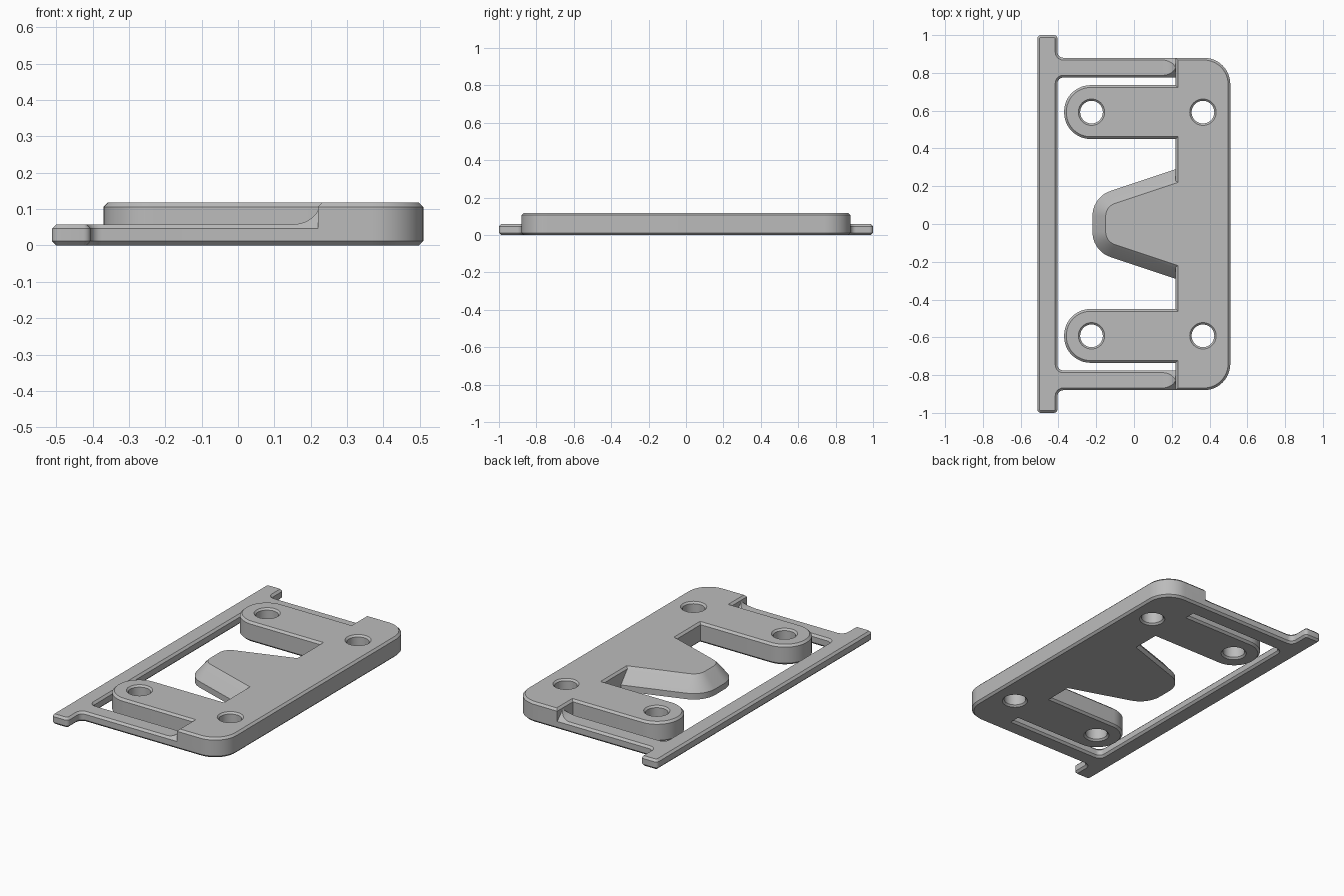
import bpy, bmesh, math
from mathutils import Vector

if "Cube" in bpy.data.objects:
    bpy.data.objects.remove(bpy.data.objects["Cube"])

TOP, LOW, CH = 0.118, 0.058, 0.012   # body height, frame height, chamfer

grey = bpy.data.materials.new("light grey")
grey.use_nodes = True
colour = (0.5, 0.5, 0.5, 1)
grey.diffuse_color = colour
grey.node_tree.nodes["Principled BSDF"].inputs["Base Color"].default_value = colour


def rounded(corners, steps=12):
    """Counter-clockwise outline from (x, y, radius) corners."""
    out = []
    for i, (x, y, r) in enumerate(corners):
        p = Vector((x, y))
        if r == 0:
            out.append(p)
            continue
        a = (Vector(corners[i - 1][:2]) - p).normalized()
        b = (Vector(corners[(i + 1) % len(corners)][:2]) - p).normalized()
        half = a.angle(b) / 2
        centre = p + (a + b).normalized() * r / math.sin(half)
        start = p + a * r / math.tan(half) - centre
        end = p + b * r / math.tan(half) - centre
        sweep = math.pi - 2 * half
        if start.x * end.y - start.y * end.x < 0:
            sweep = -sweep
        base = math.atan2(start.y, start.x)
        for k in range(steps + 1):
            t = base + sweep * k / steps
            out.append(centre + Vector((math.cos(t), math.sin(t))) * r)
    return out


def inset(points, d):
    """Move every edge of the outline inwards by d."""
    out = []
    for i, p in enumerate(points):
        e1 = (p - points[i - 1]).normalized()
        e2 = (points[(i + 1) % len(points)] - p).normalized()
        n1, n2 = Vector((-e1.y, e1.x)), Vector((-e2.y, e2.x))
        out.append(p + (n1 + n2) * d / (1 + n1.dot(n2)))
    return out


def loft(name, rings):
    """Closed solid through rings of equal length."""
    bm = bmesh.new()
    loops = [[bm.verts.new(v) for v in ring] for ring in rings]
    bm.faces.new(loops[0])
    bm.faces.new(loops[-1])
    n = len(loops[0])
    for lo, hi in zip(loops, loops[1:]):
        for i in range(n):
            j = (i + 1) % n
            bm.faces.new((lo[i], lo[j], hi[j], hi[i]))
    bmesh.ops.recalc_face_normals(bm, faces=bm.faces)
    mesh = bpy.data.meshes.new(name)
    bm.to_mesh(mesh)
    bm.free()
    mesh.materials.append(grey)
    obj = bpy.data.objects.new(name, mesh)
    bpy.context.collection.objects.link(obj)
    return obj


def prism(name, outline, levels):
    """Solid whose outline is inset by d at each height z."""
    return loft(name, [[(p.x, p.y, z) for p in inset(outline, d)] for z, d in levels])


def chamfered(name, outline, height):
    return prism(name, outline, [(0, CH), (CH, 0), (height - CH, 0), (height, CH)])


def mirrored(half):
    """Complete a half outline, listed from +y towards y = 0."""
    return half + [(x, -y, r) for x, y, r in reversed(half)]


def combine(target, tool, operation):
    mod = target.modifiers.new(operation, "BOOLEAN")
    mod.operation, mod.solver, mod.object = operation, "EXACT", tool
    bpy.context.view_layer.objects.active = target
    bpy.ops.object.modifier_apply(modifier=mod.name)
    bpy.data.objects.remove(tool)


# Thick plate with two round-ended arms
plate = chamfered("mounting_plate", rounded(mirrored([
    (0.51, 0.88, 0.14), (0.22, 0.88, 0), (0.22, 0.735, 0),
    (-0.37, 0.735, 0.14), (-0.37, 0.45, 0.14), (0.22, 0.45, 0)])), TOP)

# Thin frame: long end bar with two side rails
frame = chamfered("thin_frame", rounded(mirrored([
    (0.3, 0.88, 0), (-0.405, 0.88, 0.03), (-0.405, 1, 0.02), (-0.512, 1, 0.02)])
    [:4] + [(-0.512, -1, 0.02), (-0.405, -1, 0.02), (-0.405, -0.88, 0.03),
            (0.3, -0.88, 0), (0.3, -0.775, 0), (-0.405, -0.775, 0.03),
            (-0.405, 0.775, 0.03), (0.3, 0.775, 0)], 6), LOW)

# Central tongue with sloping sides
tongue = prism("centre_tongue", rounded(mirrored([
    (0.34, 0.295, 0), (0.235, 0.295, 0), (-0.22, 0.143, 0.14)])),
    [(0, 0), (0.035, 0), (0.104, 0.056), (TOP, 0.07)])

combine(plate, frame, "UNION")
combine(plate, tongue, "UNION")

# Curved ramps where the rails meet the plate
ramp = [(0.14, LOW - CH + 0.001)]
for k in range(9):
    t = math.acos(0.35) * k / 8
    ramp.append((0.15 + 0.075 * math.sin(t), TOP - 0.06 * math.cos(t)))
ramp += [(0.245, ramp[-1][1]), (0.245, ramp[0][1])]
for side in (1, -1):
    rings = [[(x, side * 0.8275 + s * (0.0525 - (z - LOW + CH)), z) for x, z in ramp]
             for s in (-1, 1)]
    combine(plate, loft("rail_ramp", rings), "UNION")

# Chamfered screw holes
for x in (-0.225, 0.365):
    for y in (0.592, -0.592):
        circle = [Vector((x + 0.06 * math.cos(a * math.tau / 40),
                          y + 0.06 * math.sin(a * math.tau / 40))) for a in range(40)]
        cutter = prism("hole_cutter", circle, [
            (-0.01, -0.02), (0.01, 0), (TOP - 0.01, 0), (TOP + 0.01, -0.02)])
        combine(plate, cutter, "DIFFERENCE")

bpy.ops.object.select_all(action="DESELECT")
plate.select_set(True)
bpy.context.view_layer.objects.active = plate
bpy.ops.object.shade_smooth_by_angle(angle=math.radians(25))
